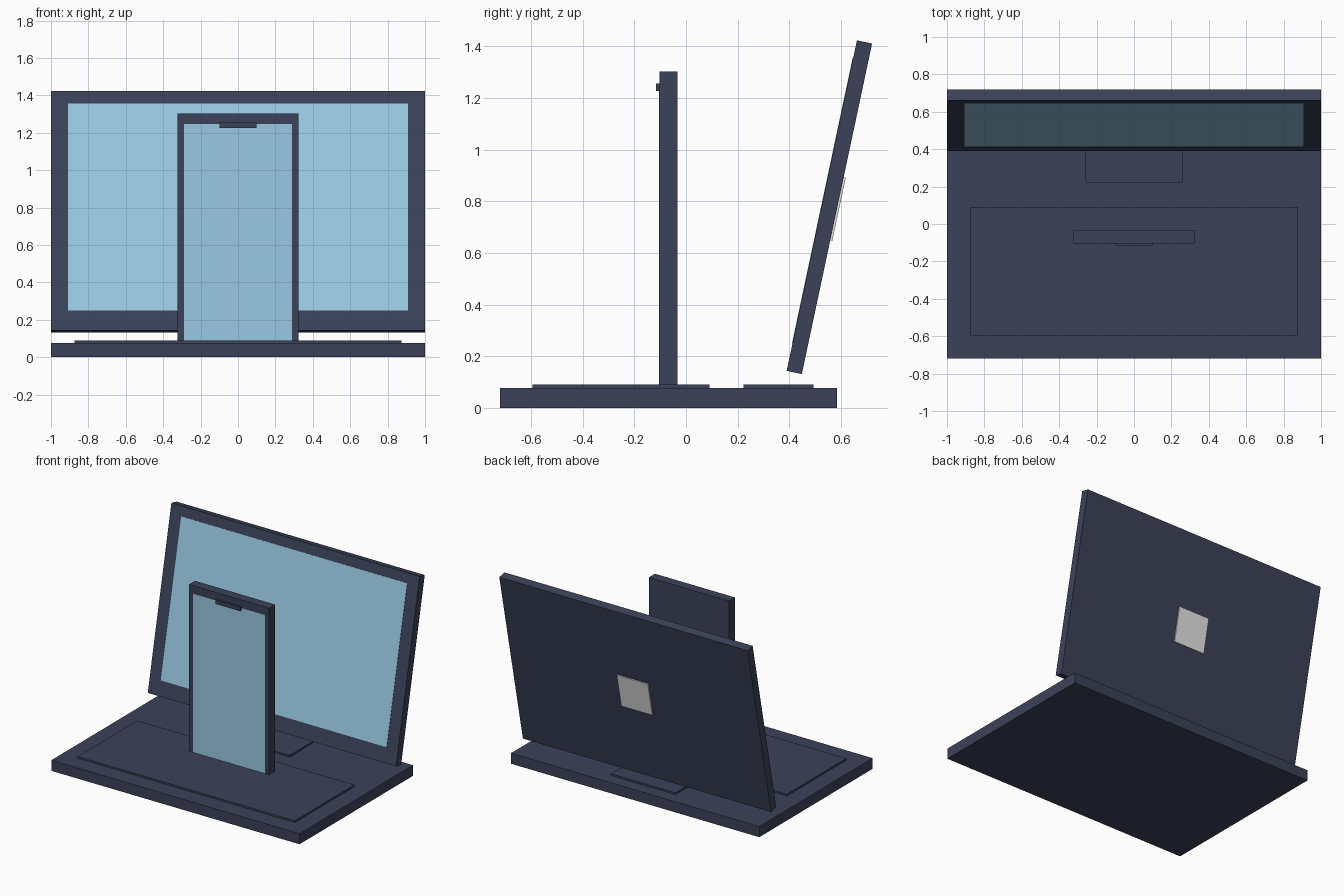
import bpy
import math
from mathutils import Matrix, Vector

if "Cube" in bpy.data.objects:
    bpy.data.objects.remove(bpy.data.objects["Cube"])


def srgb(h):
    # sRGB hex to linear RGBA
    vals = [int(h[i:i + 2], 16) / 255 for i in (0, 2, 4)]
    return [v / 12.92 if v <= 0.04045 else ((v + 0.055) / 1.055) ** 2.4 for v in vals] + [1.0]


def material(name, h):
    m = bpy.data.materials.new(name)
    m.diffuse_color = srgb(h)
    m.use_nodes = True
    m.node_tree.nodes["Principled BSDF"].inputs["Base Color"].default_value = m.diffuse_color
    return m


navy = material("dark navy", "3B4258")
blue = material("screen blue", "9AC9E3")
grey = material("light grey", "E7E7E7")


def box(name, lo, hi, mat, frame=Matrix.Identity(4)):
    # Box between two corners, placed in the given frame
    lo, hi = Vector(lo), Vector(hi)
    bpy.ops.mesh.primitive_cube_add(size=1)
    ob = bpy.context.object
    ob.name = name
    size = hi - lo
    ob.data.transform(frame @ Matrix.Translation((lo + hi) / 2) @ Matrix.Diagonal((*size, 1)))
    ob.data.materials.append(mat)
    return ob


# Laptop base with raised keyboard and touchpad
box("laptop_base", (-1, -0.72, 0), (1, 0.585, 0.077), navy)
box("keyboard", (-0.875, -0.595, 0.07), (0.875, 0.09, 0.09), navy)
box("touchpad", (-0.26, 0.222, 0.07), (0.26, 0.493, 0.09), navy)

# Lid, screen and back plate share one frame leaning back 12 degrees
lean = Matrix.Translation((0, 0.555, 0.777)) @ Matrix.Rotation(math.radians(-12), 4, 'X')
box("lid", (-1, -0.03, -0.654), (1, 0.03, 0.654), navy, lean)
box("lid_screen", (-0.91, -0.032, -0.545), (0.91, -0.029, 0.585), blue, lean)
box("back_plate", (-0.125, 0.029, -0.125), (0.125, 0.038, 0.125), grey, lean)

# Phone standing upright on the base
box("phone_body", (-0.323, -0.103, 0.04), (0.323, -0.033, 1.302), navy)
box("phone_screen", (-0.29, -0.105, 0.08), (0.29, -0.102, 1.246), blue)
box("phone_notch", (-0.1, -0.117, 1.226), (0.1, -0.1, 1.255), navy)
